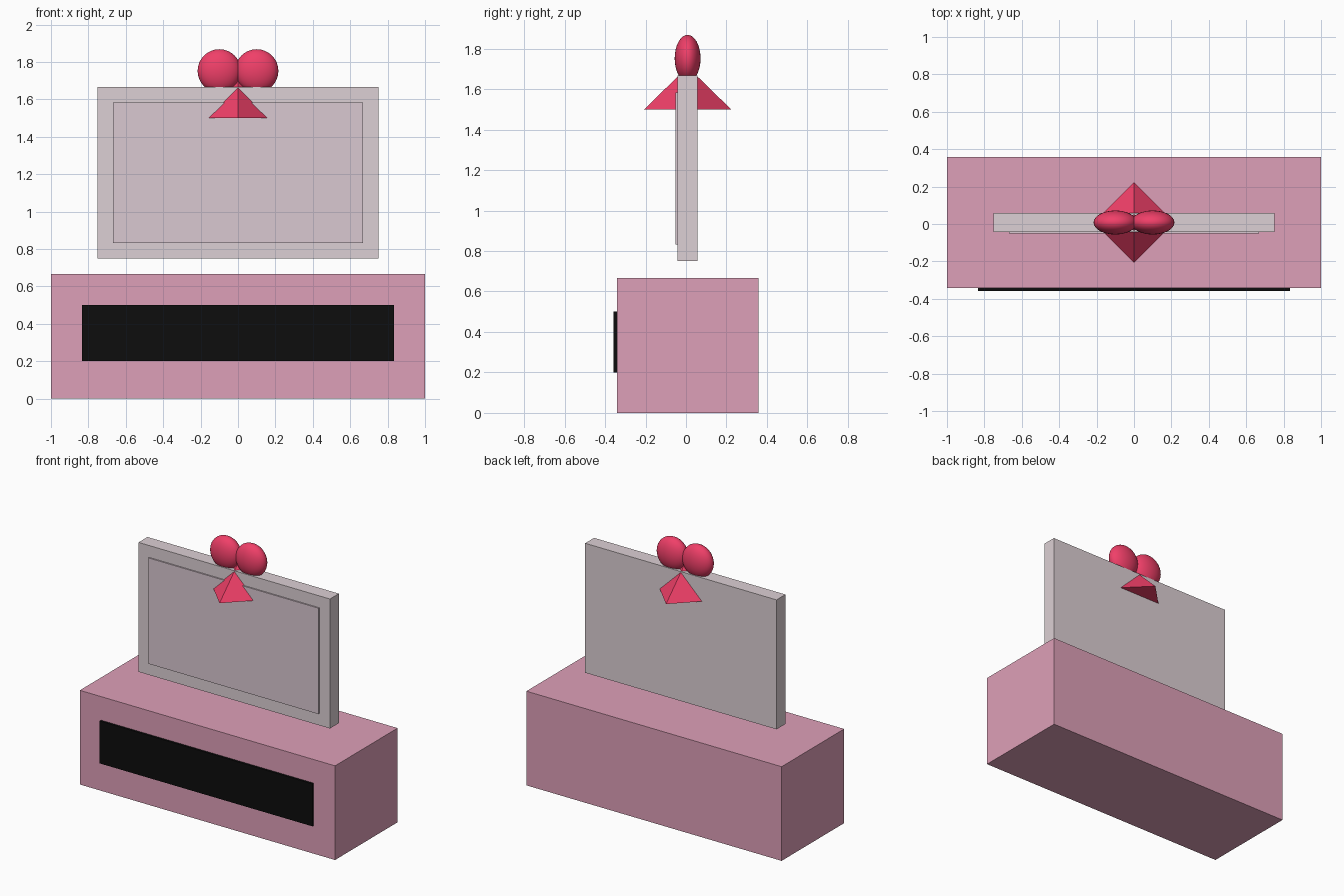
import bpy
from math import radians

if "Cube" in bpy.data.objects:
    bpy.data.objects.remove(bpy.data.objects["Cube"])


def material(name, rgb):
    m = bpy.data.materials.new(name)
    m.diffuse_color = (*rgb, 1)
    m.use_nodes = True
    m.node_tree.nodes["Principled BSDF"].inputs["Base Color"].default_value = m.diffuse_color
    return m


PINK = material("pink", (0.73, 0.35, 0.48))
BLACK = material("black", (0.004, 0.004, 0.004))
FRAME = material("pale_frame", (0.72, 0.63, 0.66))
GLASS = material("pale_glass", (0.70, 0.58, 0.64))
RED = material("bow_red", (0.87, 0.05, 0.14))


def finish(name, mat):
    ob = bpy.context.object
    ob.name = name
    ob.data.materials.append(mat)
    bpy.ops.object.transform_apply(location=False, rotation=True, scale=True)
    return ob


def box(name, x, y, z, mat):
    """Box symmetric in x, with (min, max) ranges in y and z."""
    bpy.ops.mesh.primitive_cube_add(size=1, location=(0, sum(y) / 2, sum(z) / 2))
    bpy.context.object.scale = (2 * x, y[1] - y[0], z[1] - z[0])
    return finish(name, mat)


# Cabinet with dark front panel
box("cabinet", 1.0, (-0.342, 0.358), (0, 0.667), PINK)
box("front_panel", 0.833, (-0.358, -0.342), (0.2, 0.5), BLACK)

# Upright slab with inset face
box("slab_frame", 0.75, (-0.042, 0.058), (0.75, 1.667), FRAME)
box("slab_face", 0.667, (-0.051, -0.042), (0.833, 1.583), GLASS)

# Bow: two flattened loops and a four-sided knot tail
for side, sx in (("left", -1), ("right", 1)):
    bpy.ops.mesh.primitive_uv_sphere_add(segments=32, ring_count=16, radius=1,
                                         location=(sx * 0.1, 0.008, 1.752))
    bpy.context.object.scale = (0.116, 0.064, 0.116)
    finish("bow_loop_" + side, RED)
    bpy.ops.object.shade_smooth_by_angle(angle=radians(40))

bpy.ops.mesh.primitive_cone_add(vertices=4, radius1=0.215, radius2=0, depth=0.21,
                                location=(0, 0.008, 1.605))
finish("bow_tail", RED)
